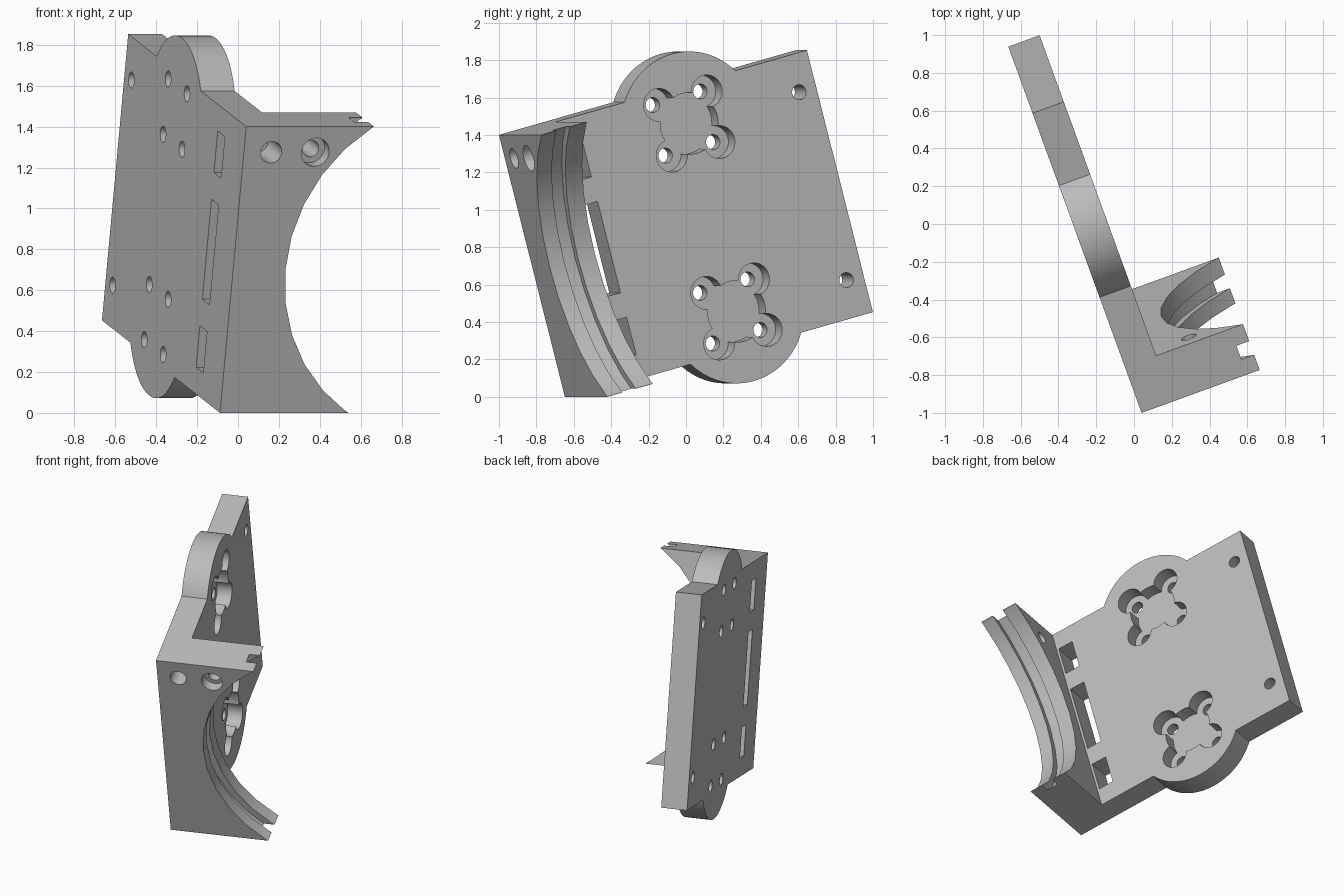
import bpy, bmesh
from math import cos, sin, pi, radians
from mathutils import Matrix

cube = bpy.data.objects.get("Cube")
if cube:
    bpy.data.objects.remove(cube, do_unlink=True)

# Main dimensions
THICK, LENGTH, HEIGHT = 0.176, 1.748, 1.45
WING_OUT, WING_DEEP = 0.665, 0.267
MID = HEIGHT / 2
MOUNT_Y, MOUNT_OFF = 1.0, 0.52

grey = bpy.data.materials.new("plain grey")
grey.use_nodes = True
grey.diffuse_color = (0.5, 0.5, 0.5, 1)
grey.node_tree.nodes["Principled BSDF"].inputs["Base Color"].default_value = (0.5, 0.5, 0.5, 1)


def circle(a, b, r, n=48):
    return [(a + r * cos(2 * pi * i / n), b + r * sin(2 * pi * i / n)) for i in range(n)]


def rect(a0, a1, b0, b1):
    return [(a0, b0), (a1, b0), (a1, b1), (a0, b1)]


def prism(name, outline, axis, lo, hi):
    """Extrude a closed 2D outline along one axis."""
    place = {"x": lambda a, b, t: (t, a, b),
             "y": lambda a, b, t: (a, t, b),
             "z": lambda a, b, t: (a, b, t)}[axis]
    bm = bmesh.new()
    face = bm.faces.new([bm.verts.new(place(a, b, lo)) for a, b in outline])
    top = bmesh.ops.extrude_face_region(bm, geom=[face])["geom"]
    move = place(0, 0, hi - lo)
    bmesh.ops.translate(bm, vec=move, verts=[v for v in top if isinstance(v, bmesh.types.BMVert)])
    bmesh.ops.recalc_face_normals(bm, faces=bm.faces)
    mesh = bpy.data.meshes.new(name)
    bm.to_mesh(mesh)
    bm.free()
    mesh.materials.append(grey)
    obj = bpy.data.objects.new(name, mesh)
    bpy.context.collection.objects.link(obj)
    return obj


def combine(body, tool, operation):
    mod = body.modifiers.new("join", "BOOLEAN")
    mod.solver = "EXACT"
    mod.operation = operation
    mod.object = tool
    bpy.context.view_layer.objects.active = body
    bpy.ops.object.modifier_apply(modifier=mod.name)
    bpy.data.objects.remove(tool, do_unlink=True)


def cut(outline, axis, lo, hi):
    combine(bracket, prism("cutter", outline, axis, lo, hi), "DIFFERENCE")


# L-shaped body: long plate and front wing
bracket = prism("angle_bracket",
                [(0, 0), (WING_OUT, 0), (WING_OUT, WING_DEEP), (THICK, WING_DEEP),
                 (THICK, LENGTH), (0, LENGTH)], "z", 0, HEIGHT)

mounts = [MID - MOUNT_OFF, MID + MOUNT_OFF]

# Round lobes on the upper and lower plate edges
for z in mounts:
    combine(bracket, prism("lobe", circle(MOUNT_Y, z, 0.385, 96), "x", 0, THICK), "UNION")

# Concave wing edge with a groove in its middle
ARC_X, ARC_R = 1.137, 0.865
cut(circle(ARC_X, MID, ARC_R, 32), "y", -0.1, WING_DEEP + 0.1)
cut(circle(ARC_X, MID, ARC_R + 0.045, 32), "y", 0.088, 0.168)

# Four-eared pockets with screw holes, and the rear corner holes
for z in mounts:
    cut(circle(MOUNT_Y, z, 0.165), "x", 0.075, 0.3)
    for sy in (-1, 1):
        for sz in (-1, 1):
            y, h = MOUNT_Y + sy * 0.14, z + sz * 0.14
            cut(circle(y, h, 0.088, 32), "x", 0.075, 0.3)
            cut(circle(y, h, 0.04, 24), "x", -0.1, 0.3)
    cut(circle(1.647, z, 0.04, 24), "x", -0.1, 0.3)

# Three slots beside the wing
for centre, half in ((0.232, 0.105), (MID, 0.253), (1.218, 0.105)):
    cut(rect(0.283, 0.388, centre - half, centre + half), "x", -0.1, 0.3)

# Wing bores: a blind one and a stepped through one
cut(circle(0.142, 1.32, 0.055, 32), "y", -0.1, 0.2)
cut(circle(0.372, 1.32, 0.072, 32), "y", -0.1, 0.07)
cut(circle(0.372, 1.32, 0.042, 32), "y", -0.1, WING_DEEP + 0.1)

# Tilt and place the finished bracket
bracket.data.transform(Matrix.Translation((-0.088, -0.6475, 0))
                       @ Matrix.Rotation(radians(20), 4, "Z")
                       @ Matrix.Rotation(radians(15), 4, "X"))
bpy.ops.object.select_all(action="DESELECT")
bracket.select_set(True)
bpy.context.view_layer.objects.active = bracket
bpy.ops.object.shade_smooth_by_angle(angle=radians(30))
